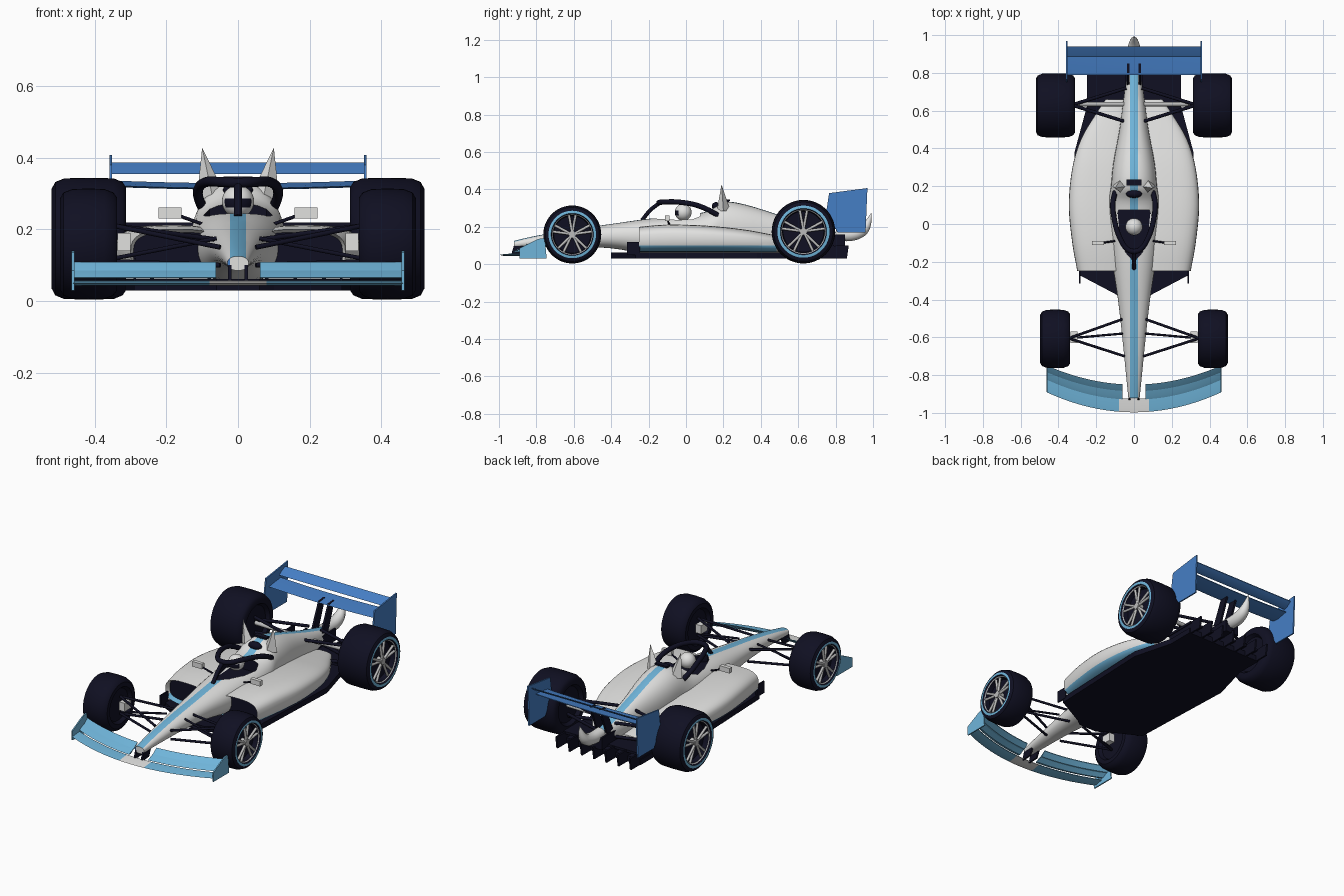
import bpy, bmesh, math
from mathutils import Vector

cube = bpy.data.objects.get("Cube")
if cube:
    bpy.data.objects.remove(cube)


def material(name, r, g, b):
    m = bpy.data.materials.new(name)
    m.use_nodes = True
    m.diffuse_color = (r, g, b, 1)
    m.node_tree.nodes["Principled BSDF"].inputs["Base Color"].default_value = (r, g, b, 1)
    return m


WHITE, SKY, BLUE, NAVY, SILVER = range(5)
MATS = [material("white paint", .75, .75, .74), material("sky blue", .16, .46, .70),
        material("mid blue", .06, .21, .56), material("dark navy", .005, .005, .016),
        material("silver", .5, .5, .5)]
SIDES = (("left", 1), ("right", -1))


def finish(name, bm, mat=None, smooth=35):
    bmesh.ops.recalc_face_normals(bm, faces=bm.faces)
    if mat is not None:
        for f in bm.faces:
            f.material_index = mat
    me = bpy.data.meshes.new(name)
    bm.to_mesh(me)
    bm.free()
    ob = bpy.data.objects.new(name, me)
    bpy.context.collection.objects.link(ob)
    for m in MATS:
        me.materials.append(m)
    activate(ob)
    if smooth:
        bpy.ops.object.shade_smooth_by_angle(angle=math.radians(smooth))
    return ob


def activate(ob):
    bpy.ops.object.select_all(action="DESELECT")
    ob.select_set(True)
    bpy.context.view_layer.objects.active = ob


def spline(pts, steps=4):
    """Smooth interpolation through tuples of any length."""
    out = []
    for i in range(len(pts) - 1):
        a, b, c, d = (pts[max(0, min(len(pts) - 1, i + k))] for k in (-1, 0, 1, 2))
        for s in range(steps):
            t = s / steps
            out.append(tuple(q + t / 2 * (r - p + t * (2 * p - 5 * q + 4 * r - u + t * (3 * (q - r) + u - p)))
                             for p, q, r, u in zip(a, b, c, d)))
    return out + [pts[-1]]


def bridge(bm, rings, closed=False):
    n = len(rings[0])
    for a, b in zip(rings, rings[1:]):
        for i in range(n):
            bm.faces.new((a[i], a[(i + 1) % n], b[(i + 1) % n], b[i]))
    return [bm.faces.new(rings[0]), bm.faces.new(rings[-1])]


def loft(stations, power, n=32):
    """Superellipse sections along y: (y, centre x, half width, bottom, top)."""
    bm = bmesh.new()
    rings = []
    for y, cx, w, lo, hi in spline(stations):
        ring = []
        for i in range(n):
            c, s = math.cos(math.tau * i / n), math.sin(math.tau * i / n)
            x = math.copysign(abs(c) ** (2 / power), c)
            z = math.copysign(abs(s) ** (2 / power), s)
            ring.append(bm.verts.new((cx + w * x, y, (lo + hi) / 2 + (hi - lo) / 2 * z)))
        rings.append(ring)
    caps = bridge(bm, rings)
    bmesh.ops.recalc_face_normals(bm, faces=bm.faces)
    return bm, caps


def bisect(bm, co, no):
    bmesh.ops.bisect_plane(bm, geom=bm.verts[:] + bm.edges[:] + bm.faces[:], plane_co=co, plane_no=no)


def prism(name, pts, axis, lo, hi, mat):
    """Polygon extruded along x (points are y, z) or z (points are x, y)."""
    bm = bmesh.new()
    place = (lambda p, h: (h, *p)) if axis == "x" else (lambda p, h: (*p, h))
    bridge(bm, [[bm.verts.new(place(p, h)) for p in pts] for h in (lo, hi)])
    return finish(name, bm, mat, 0)


def box(name, centre, size, mat):
    x, y, z = centre
    a, b, c = (s / 2 for s in size)
    return prism(name, [(x - a, y - b), (x + a, y - b), (x + a, y + b), (x - a, y + b)], "z", z - c, z + c, mat)


def tube(name, pts, radii, mat):
    cu = bpy.data.curves.new(name, "CURVE")
    cu.dimensions, cu.bevel_depth, cu.bevel_resolution, cu.use_fill_caps = "3D", 1, 3, True
    sp = cu.splines.new("POLY")
    sp.points.add(len(pts) - 1)
    for i, (q, p) in enumerate(zip(sp.points, pts)):
        q.co = (*p, 1)
        q.radius = radii[i] if isinstance(radii, (list, tuple)) else radii
    ob = bpy.data.objects.new(name, cu)
    bpy.context.collection.objects.link(ob)
    cu.materials.append(MATS[mat])
    activate(ob)
    bpy.ops.object.convert(target="MESH")
    bpy.ops.object.shade_smooth_by_angle(angle=math.radians(40))


def wing(name, x0, x1, section, mat, middle=None):
    """Thin aerofoil; section(x) gives leading y, z and trailing y, z."""
    bm = bmesh.new()
    xs = [x0 + (x1 - x0) * i / 24 for i in range(25)]
    if middle:
        xs = sorted(xs + [-middle, middle])
    rings = []
    for x in xs:
        y0, z0, y1, z1 = section(x)
        ym, zm = (y0 * 2 + y1) / 3, (z0 * 2 + z1) / 3 - .003
        rings.append([bm.verts.new((x, *p)) for p in
                      ((y0, z0), (ym, zm + .005), (y1, z1 + .002), (y1, z1 - .002), (ym, zm - .005))])
    bridge(bm, rings)
    for f in bm.faces:
        f.material_index = WHITE if middle and abs(f.calc_center_median().x) < middle else mat
    finish(name, bm)


# Nose, tub and engine cover with a centre stripe
bm, caps = loft([(-.92, 0, .03, .085, .125), (-.8, 0, .042, .09, .152), (-.6, 0, .062, .093, .187),
                 (-.4, 0, .085, .085, .215), (-.2, 0, .115, .055, .243), (0, 0, .135, .05, .262),
                 (.12, 0, .135, .05, .285), (.2, 0, .122, .05, .333), (.32, 0, .11, .05, .318),
                 (.5, 0, .077, .05, .262), (.65, 0, .057, .07, .215), (.8, 0, .035, .1, .175)], 2.2)
for x in (-.022, .022):
    bisect(bm, (x, 0, 0), (1, 0, 0))
for f in bm.faces:
    c = f.calc_center_median()
    f.material_index = SKY if abs(c.x) < .022 and f.normal.z > .1 else WHITE
caps[0].material_index = BLUE
body = finish("body_shell", bm)

# Cockpit opening
half = [(.045, -.15), (.08, -.06), (.097, .03), (.08, .075)]
cutter = prism("cockpit_cutter", [(0, -.2)] + half + [(-x, y) for x, y in reversed(half)], "z", .2, .4, NAVY)
cutter.hide_render = True
mod = body.modifiers.new("cockpit", "BOOLEAN")
mod.object, mod.operation, mod.solver = cutter, "DIFFERENCE", "EXACT"
activate(body)
bpy.ops.object.modifier_apply(modifier="cockpit")
bpy.ops.object.shade_smooth_by_angle(angle=math.radians(35))
bpy.data.objects.remove(cutter)

# Helmet with dark visor
bm = bmesh.new()
bmesh.ops.create_uvsphere(bm, u_segments=32, v_segments=16, radius=.045)
for f in bm.faces:
    c = f.calc_center_median()
    f.material_index = NAVY if c.y < -.022 and -.018 < c.z < .012 else WHITE
bmesh.ops.translate(bm, verts=bm.verts, vec=(0, -.015, .278))
finish("helmet", bm)

# Air intake and camera bar
bm = bmesh.new()
bmesh.ops.create_uvsphere(bm, u_segments=24, v_segments=12, radius=1)
for v in bm.verts:
    v.co = Vector((v.co.x * .042, v.co.y * .022 + .16, v.co.z * .022 + .31))
finish("air_intake", bm, NAVY)
box("camera_bar", (0, .22, .342), (.08, .03, .01), NAVY)
box("camera_post", (0, .22, .333), (.015, .02, .02), NAVY)

# Head guard
tube("guard_post", spline([(0, -.235, .235), (0, -.19, .29), (0, -.14, .328)]), .011, NAVY)
arc = [(.045, -.125, .332), (.085, -.05, .333), (.107, .04, .32), (.112, .11, .295), (.1, .17, .262)]
tube("head_guard", spline([(-x, y, z) for x, y, z in reversed(arc)] + [(0, -.145, .33)] + arc), .014, NAVY)

# Floor, diffuser and strakes
half = [(.06, -.4), (.1, -.37), (.29, -.27), (.3, 0), (.315, .38), (.25, .62), (.25, .78)]
prism("floor", half + [(-x, y) for x, y in reversed(half)], "z", .03, .062, NAVY)
box("diffuser_roof", (0, .69, .095), (.5, .2, .014), NAVY)
for i in range(7):
    x = -.24 + .08 * i
    prism("diffuser_strake", [(.6, .03), (.86, .03), (.87, .1), (.6, .095)], "x", x - .005, x + .005, NAVY)
box("gearbox", (0, .75, .125), (.09, .2, .07), NAVY)

# Tail cone curling upward
tail = spline([(0, .8, .16, .035), (0, .88, .158, .036), (0, .94, .178, .032), (0, .97, .215, .021), (0, .992, .275, .001)])
tube("tail_cone", [p[:3] for p in tail], [p[3] for p in tail], WHITE)


# Front wing
def swept(y0, z0, y1, z1):
    return lambda x: (y0 + .105 * (x / .46) ** 2, z0, y1 + .1 * (x / .46) ** 2, z1)


wing("front_wing_main", -.46, .46, swept(-.997, .05, -.925, .056), SKY, .08)
for side, s in SIDES:
    wing(side + "_front_flap_lower", s * .062, s * .46, swept(-.93, .065, -.885, .083), SKY)
    wing(side + "_front_flap_upper", s * .062, s * .46, swept(-.89, .08, -.85, .107), SKY)
    prism(side + "_front_endplate", [(-.89, .03), (-.745, .03), (-.755, .14), (-.79, .135), (-.89, .085)],
          "x", s * .457, s * .464, SKY)
    prism(side + "_nose_pylon", [(-.935, .05), (-.87, .055), (-.85, .1), (-.92, .1)], "x", s * .018, s * .028, NAVY)

# Rear wing
wing("rear_wing_main", -.355, .355, lambda x: (.79, .315 + .06 * x * x, .9, .327 + .06 * x * x), BLUE)
wing("rear_wing_flap", -.355, .355, lambda x: (.885, .355, .94, .385), BLUE)
for side, s in SIDES:
    prism(side + "_rear_endplate", [(.765, .38), (.97, .407), (.96, .17), (.81, .17), (.75, .28)],
          "x", s * .351, s * .359, BLUE)
    prism(side + "_wing_pylon", [(.72, .14), (.78, .14), (.85, .325), (.8, .32)], "x", s * .025, s * .037, NAVY)


# Wheels turned about the axle
def wheel(label, s, y, x0, x1, r):
    h, mid = (x1 - x0) / 2, (x0 + x1) / 2
    prof = [(-h + .02, .1, NAVY), (-h + .02, .6, NAVY), (-h, .68, NAVY), (-h, .84, NAVY), (-h + .01, .93, NAVY),
            (-h + .035, .99, NAVY), (0, 1, NAVY), (h - .035, .99, NAVY), (h - .01, .93, NAVY), (h, .82, SKY),
            (h, .73, NAVY), (h - .008, .7, SILVER), (h - .012, .67, NAVY), (h - .04, .64, NAVY), (h - .045, .1, NAVY)]
    bm = bmesh.new()
    n = 48
    rings = [[bm.verts.new((s * (mid + u), y + k * r * math.cos(math.tau * i / n), r + .004 + k * r * math.sin(math.tau * i / n)))
              for i in range(n)] for u, k, _ in prof]
    for c in bridge(bm, rings):
        c.material_index = NAVY
    bm.faces.ensure_lookup_table()
    for i in range((len(prof) - 1) * n):
        bm.faces[i].material_index = prof[i // n][2]
    finish(label + "_tyre", bm)
    face = s * (x1 - .018)
    spot = lambda a, k: (face, y + k * r * math.cos(a), r + .004 + k * r * math.sin(a))
    for i in range(5):
        a = math.tau * i / 5 + math.pi / 2
        for d in (-.17, .17):
            tube(label + "_spoke", [spot(a + d * .6, .1), spot(a + d, .68)], .0075, SILVER)
    tube(label + "_hub", [(s * (x1 - .05), y, r + .004), (s * (x1 - .008), y, r + .004)], .02, SILVER)


for side, s in SIDES:
    wheel(side + "_front", s, -.608, .338, .497, .155)
    wheel(side + "_rear", s, .628, .312, .52, .17)

    # Sidepod with dark inlet and lower stripe
    pods = [(-.25, .3, .065, .2), (-.1, .327, .065, .212), (.1, .345, .065, .207), (.3, .326, .065, .187),
            (.45, .28, .065, .16), (.57, .21, .068, .135), (.66, .15, .075, .115)]
    bm, caps = loft([(y, s * (x + .04) / 2, (x - .04) / 2, a, b) for y, x, a, b in pods], 3)
    bmesh.ops.inset_region(bm, faces=[caps[0]], thickness=.008, depth=0)
    caps[0].material_index = NAVY
    for v in caps[0].verts:
        v.co.y += .03
    bisect(bm, (0, 0, .1), (0, 0, 1))
    for f in bm.faces:
        c = f.calc_center_median()
        if c.y < -.215:
            f.material_index = NAVY if f.normal.y < -.5 or c.y < -.249 else f.material_index
        if f.material_index == WHITE and c.z < .1 and c.y < .47:
            f.material_index = SKY
    finish(side + "_sidepod", bm)
    box(side + "_floor_fin", (s * .288, -.28, .085), (.008, .07, .07), NAVY)

    # Ear: four sided spike leaning outward
    bm = bmesh.new()
    base = [bm.verts.new((s * x, y, .285)) for x, y in ((.03, .2), (.07, .165), (.115, .2), (.07, .237))]
    tip = bm.verts.new((s * .1, .19, .428))
    bm.faces.new(base)
    for i in range(4):
        bm.faces.new((base[i], base[(i + 1) % 4], tip))
    finish(side + "_ear", bm, WHITE, 0)

    # Mirror on a stalk
    box(side + "_mirror", (s * .19, -.1, .246), (.064, .022, .03), WHITE)
    tube(side + "_mirror_stalk", [(s * .1, -.09, .215), (s * .17, -.1, .24)], .005, NAVY)

    # Suspension arms
    for y, z, zo in ((-.5, .17, .21), (-.7, .15, .21), (-.5, .1, .11), (-.7, .1, .11)):
        tube(side + "_front_arm", [(s * .05, y, z), (s * .345, -.605, zo)], .007, NAVY)
    tube(side + "_front_pushrod", [(s * .06, -.58, .175), (s * .34, -.605, .12)], .006, NAVY)
    box(side + "_brake_duct", (s * .318, -.6, .165), (.036, .06, .05), WHITE)
    for y, z in ((.54, .21), (.72, .2), (.54, .11), (.72, .12)):
        tube(side + "_rear_arm", [(s * .04, y, z), (s * .33, .63, z)], .009, NAVY)
    tube(side + "_drive_shaft", [(s * .03, .635, .17), (s * .33, .635, .175)], .012, SILVER)
